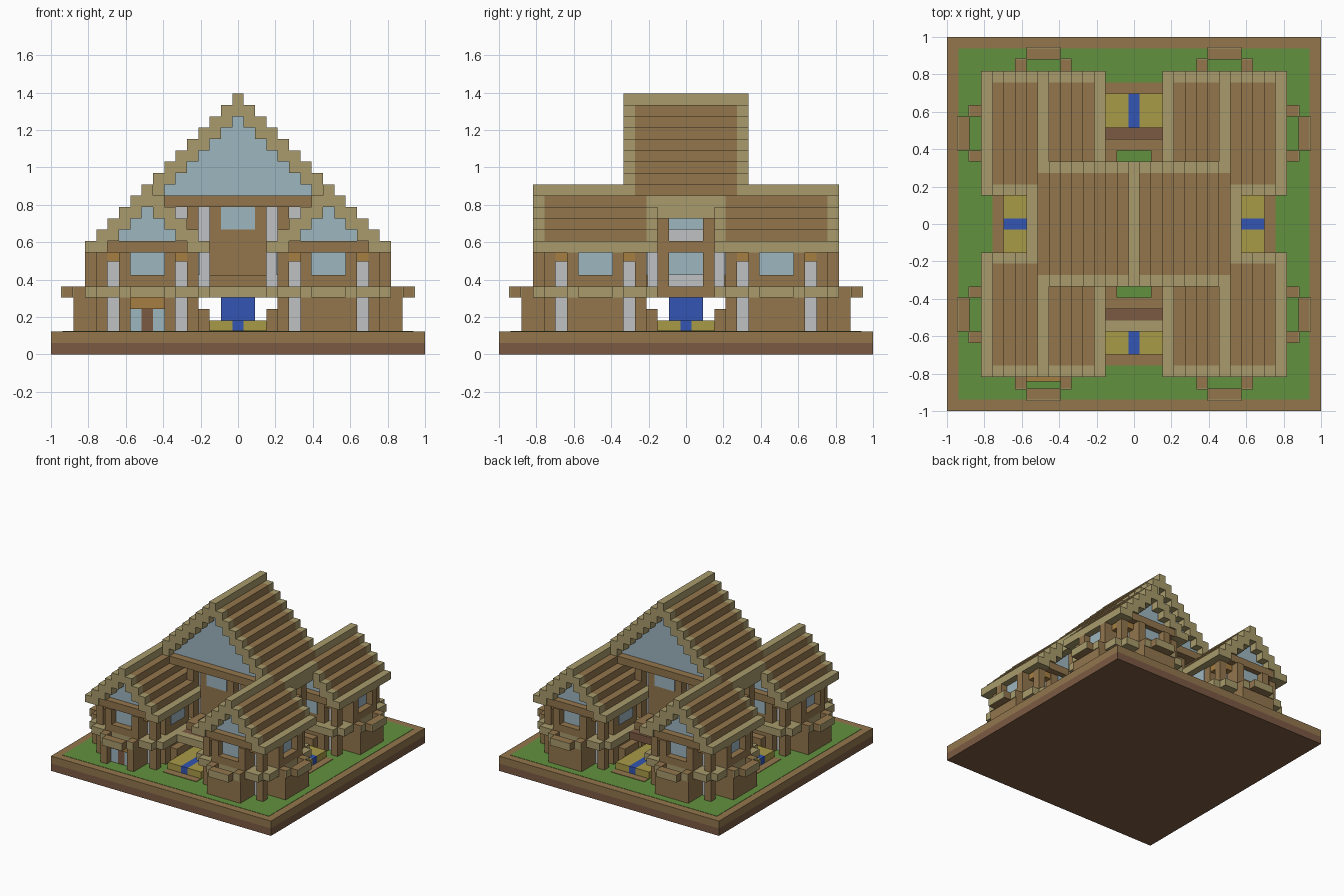
import bpy
import bmesh
from mathutils import Matrix, Vector

UNIT = 2 / 33          # edge length of one building block
SIDES = (-1, 1)

default_cube = bpy.data.objects.get("Cube")
if default_cube:
    bpy.data.objects.remove(default_cube, do_unlink=True)


def linear(channel):
    return channel / 12.92 if channel <= 0.04 else ((channel + 0.055) / 1.055) ** 2.4


def material(name, hex_colour):
    rgb = [linear(value / 255) for value in bytes.fromhex(hex_colour)]
    mat = bpy.data.materials.new(name)
    mat.use_nodes = True
    mat.diffuse_color = (*rgb, 1)
    shader = mat.node_tree.nodes["Principled BSDF"]
    shader.inputs["Base Color"].default_value = (*rgb, 1)
    shader.inputs["Roughness"].default_value = 0.9
    return mat


TAN = material("pale timber", "a89b6c")
WOOD = material("brown timber", "93764d")
DARK = material("dark timber", "7b5a43")
GRASS = material("grass green", "62913f")
WATER = material("water blue", "3355b2")
GLASS = material("window glass", "9db6c0")
PLASTER = material("grey plaster", "bfc1c2")
SAND = material("sand yellow", "a99a47")
AMBER = material("amber wood", "a67e42")

parts = {}


def box(name, mat, xs, ys, zs):
    """Queue a block spanning three ranges, measured in building blocks."""
    mesh = parts.setdefault((name, mat), bmesh.new())
    ranges = [sorted(pair) for pair in (xs, ys, zs)]
    centre = Vector([(a + b) / 2 for a, b in ranges]) * UNIT
    size = [(b - a) * UNIT for a, b in ranges]
    bmesh.ops.create_cube(mesh, size=1, matrix=Matrix.Translation(centre) @ Matrix.Diagonal((*size, 1)))


def side_box(name, mat, centre, facing, across, outward, zs):
    """Block on one side of a building: across runs along the wall, outward away from it."""
    (cx, cy), (dx, dy) = centre, facing
    if dx:
        xs, ys = [cx + dx * o for o in outward], [cy + t for t in across]
    else:
        xs, ys = [cx + t for t in across], [cy + dy * o for o in outward]
    box(name, mat, xs, ys, zs)


def both(name, mat, centre, facing, across, outward, zs):
    """Matching pair of blocks, left and right of the middle of a wall."""
    for s in SIDES:
        side_box(name, mat, centre, facing, [s * t for t in across], outward, zs)


def step_roof(name, cx, y_range, top, steps, low, own_range):
    """Stepped gable roof with pale ridge, eaves and gable ends."""
    for i in range(steps + 1):
        y0, y1 = own_range.get(i, y_range)
        zs = (max(top - i - 2, low), top - i)
        for s in SIDES if i else (1,):
            xs = (cx + s * i - 0.5, cx + s * i + 0.5)
            if i in (0, steps):
                box(name + "_trim", TAN, xs, (y0, y1), zs)
            else:
                box(name + "_trim", TAN, xs, (y0, y0 + 1), zs)
                box(name + "_trim", TAN, xs, (y1 - 1, y1), zs)
                box(name + "_tiles", WOOD, xs, (y0 + 1, y1 - 1), zs)


def gable_glass(name, centre, half_depth, low, peak):
    """Stepped glass filling below a roof."""
    cx, cy = centre
    for row in range(low, peak):
        half = peak - row - 0.5
        box(name, GLASS, (cx - half, cx + half), (cy - half_depth, cy + half_depth), (row, row + 1))


# Ground slab with lawn
edge, lawn = 16.5, 15.5
box("base_slab", DARK, (-edge, edge), (-edge, edge), (0, 1))
box("base_rim", WOOD, (-edge, edge), (-edge, edge), (1, 2))
box("lawn", GRASS, (-lawn, lawn), (-lawn, lawn), (1.5, 2.04))

# Courtyard: fountain, four water channels and sandy paths
origin = (0, 0)
box("fountain", WATER, (-1.5, 1.5), (-1.5, 1.5), (2, 5))
for facing in ((1, 0), (-1, 0), (0, 1), (0, -1)):
    side_box("channel", WATER, origin, facing, (-0.5, 0.5), (1.5, 11.5), (2, 3))
    both("path", SAND, origin, facing, (0.5, 2.5), (1.5, 11.5), (2, 3))
    side_box("path_kerb", WOOD, origin, facing, (-2.5, 2.5), (11.5, 12.5), (2, 2.1))


def house(sx, sy):
    """One corner house with bays, planters and a stepped roof."""
    c = (8 * sx, 8 * sy)
    cx, cy = c
    box("house_walls", PLASTER, (cx - 3.5, cx + 3.5), (cy - 3.5, cy + 3.5), (2, 9))
    box("house_floor_band", TAN, (cx - 5.5, cx + 5.5), (cy - 4.5, cy + 4.5), (5, 6))
    box("house_floor_band", TAN, (cx - 4.5, cx + 4.5), (cy - 5.5, cy + 5.5), (5, 6))
    for facing in ((sx, 0), (-sx, 0), (0, sy), (0, -sy)):
        outer = facing in ((sx, 0), (0, sy))
        # Corner posts, brackets and bay wall with window
        both("house_post", WOOD, c, facing, (3.5, 4.5), (3.5, 4.5), (2, 5))
        both("house_post", WOOD, c, facing, (3.5, 4.5), (3.5, 4.5), (6, 9))
        both("house_bracket", AMBER, c, facing, (2.5, 3.5), (3.5, 4.4), (8.2, 9))
        side_box("house_bay", WOOD, c, facing, (-2.5, 2.5), (3.5, 4.5), (6, 9))
        side_box("house_window", GLASS, c, facing, (-1.5, 1.5), (4.5, 4.6), (7, 9))
        reach = 5.5 if outer else 4.5
        side_box("house_lower_bay", WOOD, c, facing, (-2.5, 2.5), (3.5, reach), (2, 5))
        if not outer:
            side_box("house_plinth", WOOD, c, facing, (-1.5, 1.5), (4.5, 5.5), (2, 4))
            continue
        both("house_bay_post", WOOD, c, facing, (1.5, 2.5), (4.5, 5.5), (6, 9))
        side_box("house_sill", WOOD, c, facing, (-1.5, 1.5), (4.5, 5.5), (6, 7))
        # Raised planter rail around the bay
        both("planter_end", WOOD, c, facing, (1.5, 2.5), (5.5, 6.5), (2, 6))
        both("planter_end_face", TAN, c, facing, (1.5, 2.5), (6.5, 6.6), (5, 6))
        side_box("planter_rail", WOOD, c, facing, (-1.5, 1.5), (6.5, 7.5), (5, 6))
        side_box("planter_rail_face", TAN, c, facing, (-1.5, 1.5), (7.5, 7.6), (5, 6))
        if (sx, sy) == (-1, -1) and facing == (0, -1):
            # Front entrance
            side_box("door", DARK, c, facing, (-0.5, 0.5), (5.5, 5.6), (2, 4))
            both("door_side_glass", GLASS, c, facing, (0.5, 1.5), (5.5, 5.6), (2, 4))
            side_box("door_lintel", AMBER, c, facing, (-1.5, 1.5), (5.5, 5.9), (4, 5))
        else:
            side_box("planter_box", WOOD, c, facing, (-1.5, 1.5), (5.5, 6.5), (2, 5))
            side_box("planter_grass", GRASS, c, facing, (-1.5, 1.5), (5.5, 6.5), (5, 5.1))
    # Gable beams, gable glass and roof
    for s in SIDES:
        side_box("house_gable_beam", WOOD, c, (0, s), (-3.5, 3.5), (3.5, 5.3), (9, 10))
    gable_glass("house_gable_glass", c, 4.4, 10, 13)
    ends = (cy - 5.5, cy + 5.5)
    ridge = tuple(sorted((5.5 * sy, 13.5 * sy)))
    step_roof("house_roof", cx, ends, 15, 5, 9, {0: ridge})


for sx in SIDES:
    for sy in SIDES:
        house(sx, sy)

# Central hall raised on a floor above the courtyard
box("hall_floor", DARK, (-7.5, 7.5), (-3.4, 3.4), (5, 6))
box("hall_walls", PLASTER, (-7.5, 7.5), (-3.4, 3.4), (6, 13))
for sy in SIDES:
    facing = (0, sy)
    # Gable fronts
    side_box("hall_bay", WOOD, origin, facing, (-2.5, 2.5), (3.4, 4.5), (6, 13))
    side_box("hall_window", GLASS, origin, facing, (-1.5, 1.5), (4.5, 4.6), (11, 13))
    both("hall_post", WOOD, origin, facing, (3.5, 4.5), (3.4, 4.5), (6, 13))
    both("hall_post", WOOD, origin, facing, (5.5, 6.5), (3.4, 4.5), (6, 13))
    side_box("hall_gable_beam", WOOD, origin, facing, (-6.5, 6.5), (3.4, 5.4), (13, 14))
    # Balcony bridge with planter
    side_box("bridge_floor", DARK, origin, facing, (-2.5, 2.5), (3.4, 8.5), (5, 6))
    both("balcony_end", WOOD, origin, facing, (1.5, 2.5), (4.5, 6.5), (6, 7))
    side_box("balcony_rail", WOOD, origin, facing, (-2.5, 2.5), (6.5, 7.5), (6, 7))
    side_box("balcony_grass", GRASS, origin, facing, (-1.5, 1.5), (4.5, 6.5), (6, 6.5))
box("bridge_front_edge", TAN, (-2.5, 2.5), (-9.5, -8.5), (5, 6))

for sx in SIDES:
    # Side bays under the eaves, with two storeys of windows
    facing = (sx, 0)
    both("side_post", WOOD, origin, facing, (1.5, 2.5), (7.5, 8.5), (5, 13))
    for low, high in ((5, 6), (9, 10)):
        side_box("side_beam", WOOD, origin, facing, (-1.5, 1.5), (7.5, 8.4), (low, high))
    for low, high in ((7, 9), (11, 13)):
        side_box("side_window", GLASS, origin, facing, (-1.5, 1.5), (7.5, 7.8), (low, high))

gable_glass("hall_gable_glass", origin, 4.4, 14, 21)
step_roof("hall_roof", 0, (-5.5, 5.5), 23, 9, 12, {9: (-2.5, 2.5)})

# Turn every queued part into an object
for (name, mat), mesh in parts.items():
    data = bpy.data.meshes.new(name)
    mesh.to_mesh(data)
    mesh.free()
    data.materials.append(mat)
    bpy.context.scene.collection.objects.link(bpy.data.objects.new(name, data))
